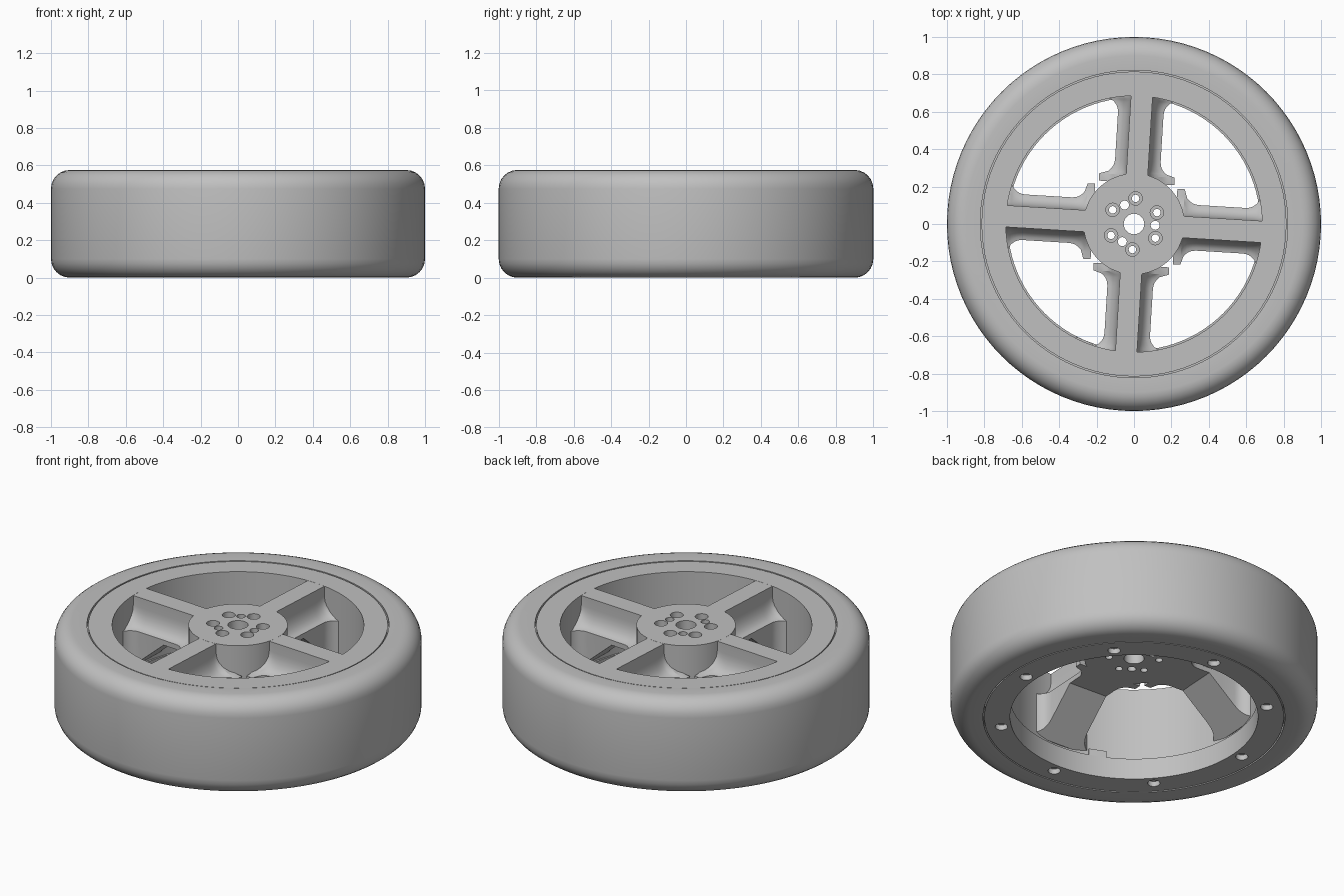
import bpy, bmesh
from math import sin, cos, pi, radians
from mathutils import Matrix, Vector

if "Cube" in bpy.data.objects:
    bpy.data.objects.remove(bpy.data.objects["Cube"])

TOP, TURN = 0.57, radians(-3.5)     # wheel face height, spoke pattern twist

grey = bpy.data.materials.new("light_grey")
grey.use_nodes = True
grey.diffuse_color = (0.53, 0.53, 0.53, 1)
grey.node_tree.nodes["Principled BSDF"].inputs["Base Color"].default_value = grey.diffuse_color


def finish(name, bm):
    """Turn a bmesh into a named, shaded object."""
    bmesh.ops.recalc_face_normals(bm, faces=bm.faces)
    mesh = bpy.data.meshes.new(name)
    bm.to_mesh(mesh)
    bm.free()
    mesh.materials.append(grey)
    ob = bpy.data.objects.new(name, mesh)
    bpy.context.collection.objects.link(ob)
    return ob


def smooth(ob):
    bpy.ops.object.select_all(action='DESELECT')
    ob.select_set(True)
    bpy.context.view_layer.objects.active = ob
    bpy.ops.object.shade_smooth_by_angle(angle=radians(30))


def bridge(bm, rings, closed):
    """Skin a list of equal vertex rings, capped or joined end to end."""
    n = len(rings[0])
    pairs = list(zip(rings, rings[1:] + rings[:1]))
    for a, b in pairs if closed else pairs[:-1]:
        for i in range(n):
            j = (i + 1) % n
            bm.faces.new((a[i], a[j], b[j], b[i]))
    if not closed:
        bm.faces.new(rings[0])
        bm.faces.new(rings[-1])


def lathe(bm, profile, n, at=(0, 0), closed=False):
    rings = [[bm.verts.new((at[0] + r * cos(2 * pi * i / n), at[1] + r * sin(2 * pi * i / n), z))
              for i in range(n)] for r, z in profile]
    bridge(bm, rings, closed)


def polar(r, angle):
    return r * cos(angle), r * sin(angle)


def carve(ob, cutter):
    """Subtract the cutter from the object, then discard it."""
    cutter.hide_render = True
    mod = ob.modifiers.new("holes", 'BOOLEAN')
    mod.operation, mod.solver, mod.object = 'DIFFERENCE', 'EXACT', cutter
    bpy.ops.object.select_all(action='DESELECT')
    bpy.context.view_layer.objects.active = ob
    ob.select_set(True)
    bpy.ops.object.modifier_apply(modifier=mod.name)
    bpy.data.objects.remove(cutter)


# Tyre: ring with rounded shoulders
R, H = 0.1, 0.575
arc = [radians(a) for a in range(0, 91, 15)]
lower = [(1 - R + R * sin(a), R - R * cos(a)) for a in arc]
upper = [(r, H - z) for r, z in reversed(lower)]
bm = bmesh.new()
lathe(bm, [(0.822, 0.003)] + lower + upper + [(0.822, H - 0.003)], 96, closed=True)
smooth(finish("tyre", bm))

# Rim: flat-faced ring with an inner lip and thin seams beside the tyre
bm = bmesh.new()
lathe(bm, [(0.675, 0.004), (0.675, 0.13), (0.685, 0.13), (0.685, TOP), (0.815, TOP), (0.815, 0.54),
           (0.85, 0.54), (0.85, 0.03), (0.815, 0.03), (0.815, 0.004)], 96, closed=True)
rim = finish("rim", bm)
bm = bmesh.new()
for k in range(8):
    lathe(bm, [(0.034, -0.02), (0.034, 0.035), (0.016, 0.035), (0.016, 0.09)], 20,
          polar(0.73, TURN + k * pi / 4))
carve(rim, finish("rim_hole_cutter", bm))
smooth(rim)

# Hub: thick disc with centre bore, counterbored bolt holes and plain holes
bm = bmesh.new()
lathe(bm, [(0.27, 0.37), (0.27, TOP)], 64)
hub = finish("hub", bm)
bm = bmesh.new()
lathe(bm, [(0.055, 0.3), (0.055, 0.7)], 32)
for k in range(6):
    lathe(bm, [(0.02, 0.3), (0.02, 0.535), (0.036, 0.535), (0.036, 0.7)], 20,
          polar(0.137, TURN + pi / 2 + k * pi / 3))
for k in range(3):
    lathe(bm, [(0.024, 0.3), (0.024, 0.7)], 20, polar(0.113, TURN + (1 + 2 * k) * pi / 1.5 / 2 + pi / 3))
carve(hub, finish("hub_hole_cutter", bm))
smooth(hub)


def foot_width(x):
    """Half width of the spoke foot, flaring into rounded window corners."""
    c = 0.08
    grow = 0
    for d in (x - 0.59, 0.34 - x):
        if d > 0:
            d = min(d, c)
            grow = c - (c * c - d * d) ** 0.5
    return 0.122 + grow


def underside(x):
    """Flat below the hub, then sloping down to the rim lip."""
    return 0.37 - max(0, min(1, (x - 0.42) / 0.26)) * 0.225


# Spokes: narrow top rib with concave flanks on a wide sloping foot
stations = ([0.22, 0.26, 0.275, 0.29, 0.305, 0.32, 0.34, 0.42, 0.5, 0.59, 0.61]
            + [0.625, 0.64, 0.65, 0.66, 0.667, 0.68, 0.73])
for k in range(4):
    bm = bmesh.new()
    turn = Matrix.Rotation(TURN + k * pi / 2, 3, 'Z')
    rings = []
    for x in stations:
        w = foot_width(x)
        half = [(0.058, TOP - 0.0005)]
        half += [(w - (w - 0.058) * cos(a), 0.51 - 0.11 * sin(a)) for a in arc]
        half += [(w, underside(x))]
        section = half + [(-y, z) for y, z in reversed(half)]
        rings.append([bm.verts.new(turn @ Vector((x, y, z))) for y, z in section])
    bridge(bm, rings, False)
    smooth(finish("spoke_%d" % (k + 1), bm))

# Small locating tab standing on the rim lip
bm = bmesh.new()
bmesh.ops.create_cube(bm, size=1, matrix=Matrix.Rotation(radians(247), 4, 'Z')
                      @ Matrix.Translation((0.682, 0, 0.145)) @ Matrix.Diagonal((0.014, 0.1, 0.05, 1)))
finish("lip_tab", bm)
